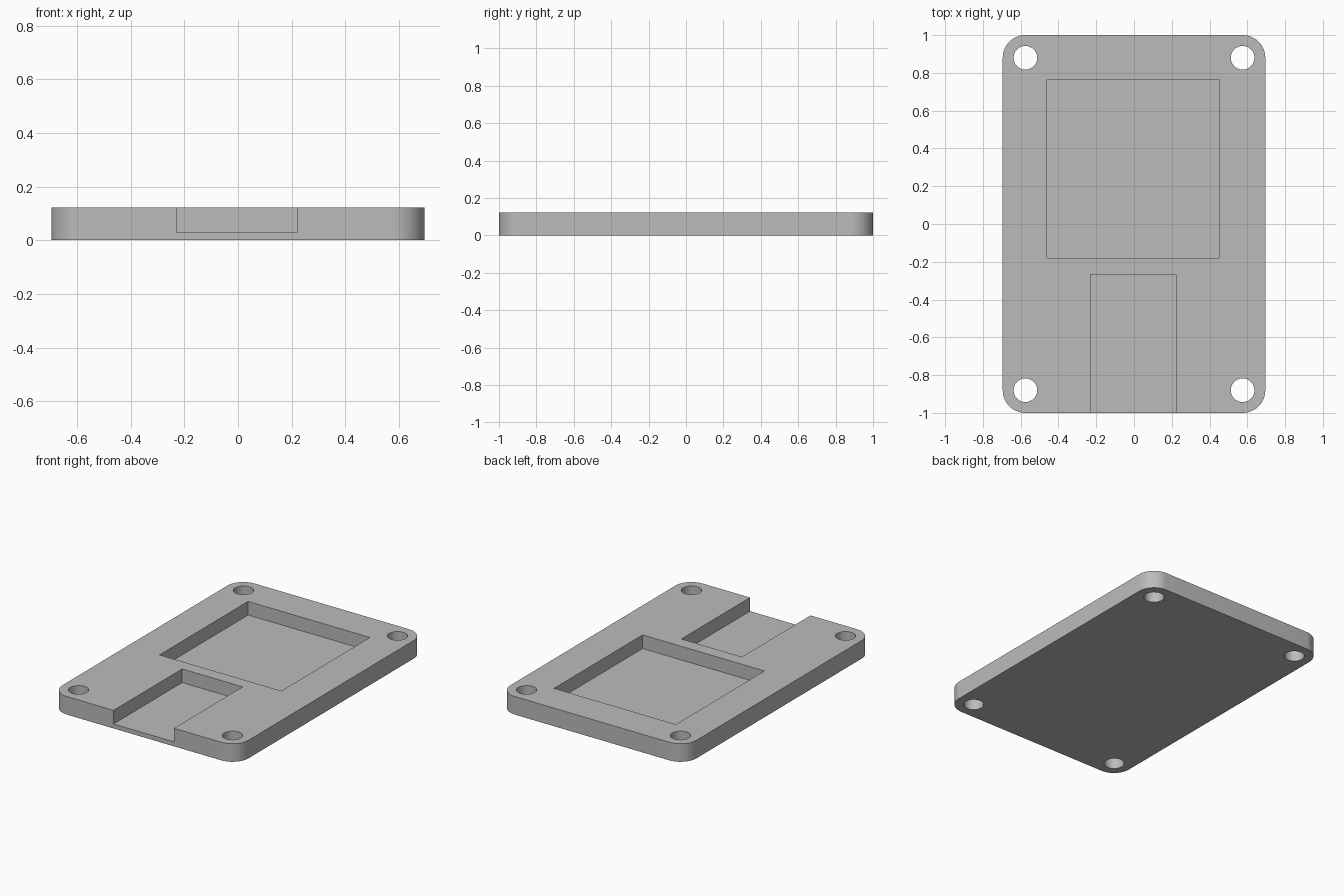
import bpy
import bmesh
import math

HALF_X, HALF_Y, HEIGHT = 0.695, 1.0, 0.122
CORNER, HOLE_R, FLOOR = 0.12, 0.0625, 0.03
HOLE_X, HOLE_Y = 0.575, 0.88

default_cube = bpy.data.objects.get("Cube")
if default_cube:
    bpy.data.objects.remove(default_cube, do_unlink=True)

grey = bpy.data.materials.new("plain grey")
grey.use_nodes = True
grey.diffuse_color = (0.5, 0.5, 0.5, 1)
grey.node_tree.nodes["Principled BSDF"].inputs["Base Color"].default_value = (0.5, 0.5, 0.5, 1)


def prism(name, outline, z0, z1):
    """Extrude a closed outline from z0 up to z1."""
    bm = bmesh.new()
    face = bm.faces.new([bm.verts.new((x, y, z0)) for x, y in outline])
    top = bmesh.ops.extrude_face_region(bm, geom=[face])["geom"]
    verts = [g for g in top if isinstance(g, bmesh.types.BMVert)]
    bmesh.ops.translate(bm, verts=verts, vec=(0, 0, z1 - z0))
    bmesh.ops.recalc_face_normals(bm, faces=bm.faces)
    mesh = bpy.data.meshes.new(name)
    bm.to_mesh(mesh)
    bm.free()
    mesh.materials.append(grey)
    obj = bpy.data.objects.new(name, mesh)
    bpy.context.collection.objects.link(obj)
    return obj


def arc(cx, cy, radius, start, sweep, steps):
    angles = [math.radians(start + sweep * i / steps) for i in range(steps + 1)]
    return [(cx + radius * math.cos(a), cy + radius * math.sin(a)) for a in angles]


def rectangle(x0, x1, y0, y1):
    return [(x0, y0), (x1, y0), (x1, y1), (x0, y1)]


# Rounded base plate
outline = []
for i, (sx, sy) in enumerate([(1, 1), (-1, 1), (-1, -1), (1, -1)]):
    outline += arc(sx * (HALF_X - CORNER), sy * (HALF_Y - CORNER), CORNER, 90 * i, 90, 16)
plate = prism("base_plate", outline, 0, HEIGHT)

# Square pocket, open-ended front slot and four corner holes
cutters = [
    prism("pocket_cutter", rectangle(-0.46, 0.45, -0.18, 0.765), FLOOR, 0.3),
    prism("slot_cutter", rectangle(-0.23, 0.222, -1.2, -0.268), FLOOR, 0.3),
]
for sx in (-1, 1):
    for sy in (-1, 1):
        ring = arc(sx * HOLE_X, sy * HOLE_Y, HOLE_R, 0, 360, 48)[:-1]
        cutters.append(prism("hole_cutter", ring, -0.1, 0.3))

for cutter in cutters:
    cutter.hide_render = True
    cut = plate.modifiers.new(cutter.name, "BOOLEAN")
    cut.operation = "DIFFERENCE"
    cut.solver = "EXACT"
    cut.object = cutter

# Bake the cuts, then discard the cutters
bpy.context.view_layer.update()
evaluated = plate.evaluated_get(bpy.context.evaluated_depsgraph_get())
cut_mesh = bpy.data.meshes.new_from_object(evaluated)
plate.modifiers.clear()
plate.data = cut_mesh
for cutter in cutters:
    bpy.data.objects.remove(cutter, do_unlink=True)

# Smooth round walls, sharp edges elsewhere
bpy.ops.object.select_all(action="DESELECT")
plate.select_set(True)
bpy.context.view_layer.objects.active = plate
bpy.ops.object.shade_smooth_by_angle(angle=math.radians(30))
